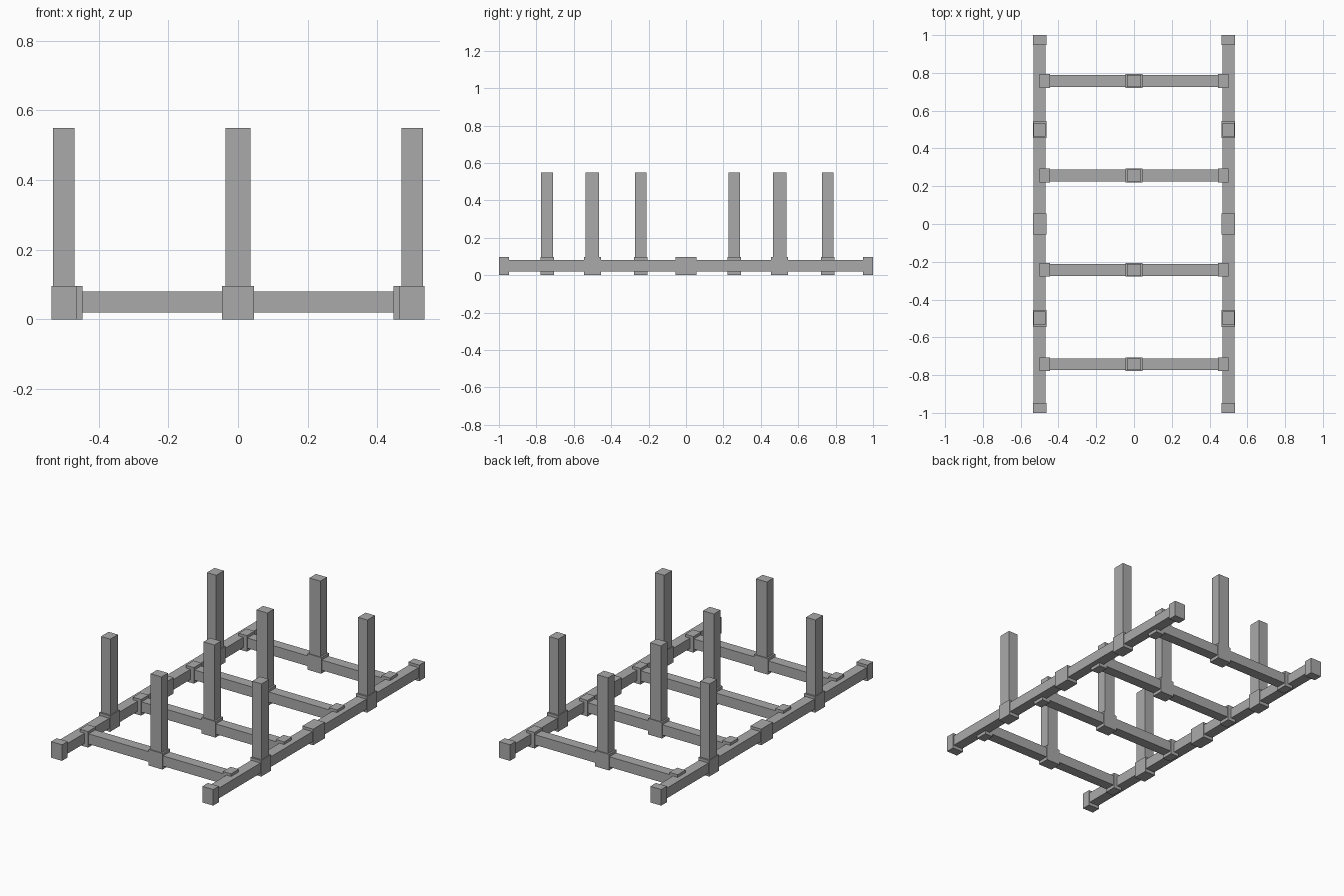
import bpy
from mathutils import Vector

if "Cube" in bpy.data.objects:
    bpy.data.objects.remove(bpy.data.objects["Cube"], do_unlink=True)

# One plain grey for the whole frame
GREY = (0.4, 0.4, 0.4, 1.0)
grey = bpy.data.materials.new("plain_grey")
grey.use_nodes = True
grey.diffuse_color = GREY
grey.node_tree.nodes["Principled BSDF"].inputs["Base Color"].default_value = GREY

BEAM = 0.031           # half thickness of beams and posts
CAP = 0.036            # half thickness of sleeves around beams
BEAM_Z = (0.019, 0.08)
CAP_Z = (0.0, 0.096)
POST_Z = (0.06, 0.549)
RAIL_X = 0.5
SHIFT = 0.007          # cross beams sit slightly towards the back


def box(name, x, y, z):
    """Box from (min, max) ranges on each axis."""
    lo, hi = Vector((x[0], y[0], z[0])), Vector((x[1], y[1], z[1]))
    bpy.ops.mesh.primitive_cube_add(size=1, location=(lo + hi) / 2)
    ob = bpy.context.object
    ob.name = name
    ob.scale = hi - lo
    bpy.ops.object.transform_apply(location=False, rotation=False, scale=True)
    ob.data.materials.append(grey)


def bar(name, across, start, end, along_y, half, z):
    """Box running along y or x from start to end."""
    side, run = (across - half, across + half), (start, end)
    box(name, *((side, run) if along_y else (run, side)), z)


def post(name, across, pos, along_y):
    """Upright with the sleeve that grips the beam."""
    bar(name + "_sleeve", across, pos - 0.046, pos + 0.046, along_y, CAP, CAP_Z)
    bar(name, across, pos - CAP, pos + CAP, along_y, BEAM, POST_Z)


# Long side rails with end caps, middle sleeves and posts
for label, x in (("left", RAIL_X), ("right", -RAIL_X)):
    bar(label + "_rail", x, -0.97, 0.97, True, BEAM, BEAM_Z)
    bar(label + "_front_cap", x, -1.0, -0.947, True, CAP, CAP_Z)
    bar(label + "_back_cap", x, 0.947, 1.0, True, CAP, CAP_Z)
    bar(label + "_middle_sleeve", x, -0.055, 0.055, True, CAP, CAP_Z)
    post(label + "_front_post", x, -0.5, True)
    post(label + "_back_post", x, 0.5, True)

# Cross beams with end brackets and a central post
for i in range(4):
    y = -0.75 + 0.5 * i + SHIFT
    name = f"cross_beam_{i + 1}"
    bar(name, y, -0.48, 0.48, False, BEAM, BEAM_Z)
    bar(name + "_right_bracket", y, -RAIL_X, -0.446, False, CAP, CAP_Z)
    bar(name + "_left_bracket", y, 0.446, RAIL_X, False, CAP, CAP_Z)
    post(name + "_post", y, 0.0, False)
